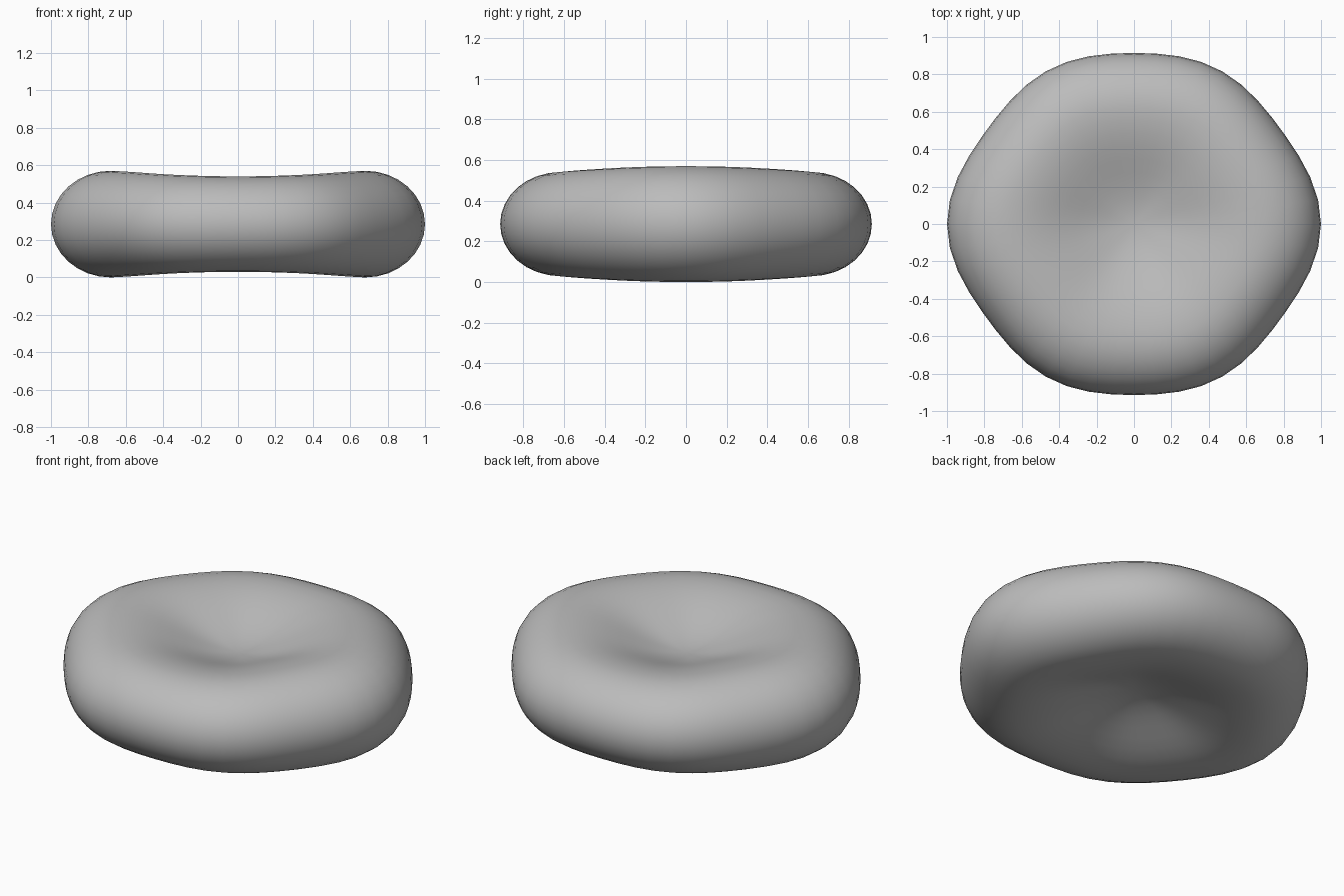
import bpy, bmesh, math

if "Cube" in bpy.data.objects:
    bpy.data.objects.remove(bpy.data.objects["Cube"])

SEGMENTS = 48
CREST = 0.68      # crest of the ring, as a fraction of the radius
DIMPLE = 0.15     # depth of the hollow on each side
MID = 0.285       # height of the middle plane


def radius(a):
    """Slightly lobed oval outline."""
    return 0.946 + 0.0267 * math.cos(2 * a) + 0.0113 * math.cos(4 * a) + 0.0158 * math.cos(6 * a)


def half_height(t, a):
    """Half thickness at fraction t of the radius: rounded rim, hollow centre."""
    if t >= CREST:
        crest = 0.27 + 0.015 * math.cos(2 * a)
        return crest * math.sqrt(max(0, 1 - ((t - CREST) / (1 - CREST)) ** 2))
    lift = 0.5 - 0.5 * math.cos(math.pi * t / CREST)
    crest = 0.27 + 0.015 * math.cos(2 * a) * lift
    return crest - DIMPLE * (1 - lift)


# Ring positions from the top centre, around the rim, to the bottom centre
inner = [CREST * i / 9 for i in range(1, 9)]
rim = [CREST + (1 - CREST) * math.sin(math.pi / 2 * i / 8) for i in range(9)]
upper = [(t, 1) for t in inner + rim]
rings = upper + [(t, -1) for t, _ in upper[-2::-1]]

# Biconcave disc
bm = bmesh.new()
loops = []
for t, side in rings:
    loop = []
    for k in range(SEGMENTS):
        a = 2 * math.pi * k / SEGMENTS
        r = radius(a) * t
        loop.append(bm.verts.new((r * math.cos(a), r * math.sin(a), MID + side * half_height(t, a))))
    loops.append(loop)
for p, q in zip(loops, loops[1:]):
    for k in range(SEGMENTS):
        n = (k + 1) % SEGMENTS
        bm.faces.new((p[k], q[k], q[n], p[n]))
for loop, side in ((loops[0], 1), (loops[-1], -1)):
    centre = bm.verts.new((0, 0, MID + side * half_height(0, 0)))
    for k in range(SEGMENTS):
        bm.faces.new((centre, loop[k], loop[(k + 1) % SEGMENTS]))
bmesh.ops.recalc_face_normals(bm, faces=bm.faces)
for f in bm.faces:
    f.smooth = True

mesh = bpy.data.meshes.new("disc")
bm.to_mesh(mesh)
bm.free()
grey = bpy.data.materials.new("mid grey")
grey.diffuse_color = (0.5, 0.5, 0.5, 1)
grey.use_nodes = True
grey.node_tree.nodes["Principled BSDF"].inputs["Base Color"].default_value = grey.diffuse_color
mesh.materials.append(grey)
disc = bpy.data.objects.new("biconcave_disc", mesh)
bpy.context.collection.objects.link(disc)
